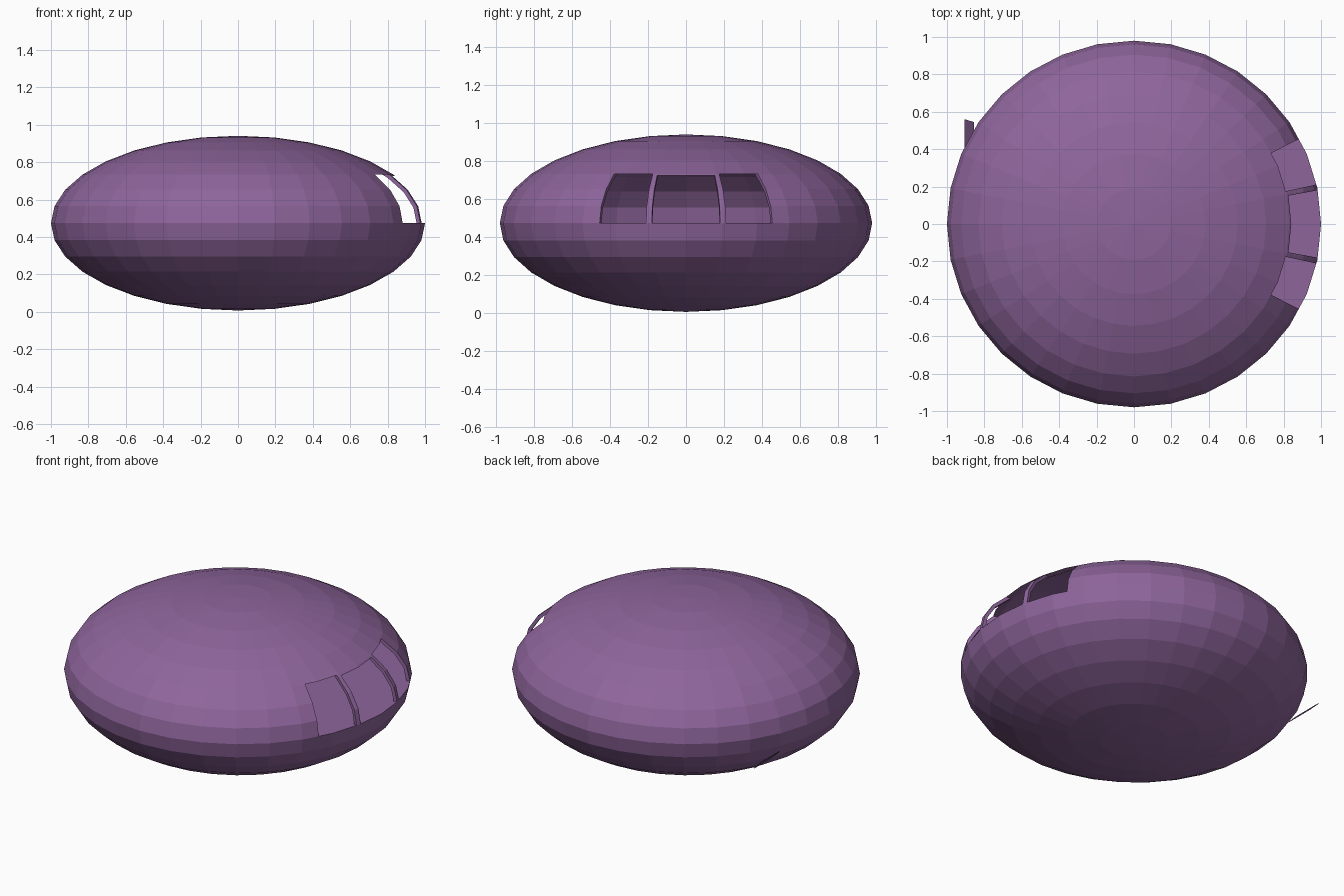
import bpy, bmesh
from math import sin, cos, radians
from mathutils import Matrix

if "Cube" in bpy.data.objects:
    bpy.data.objects.remove(bpy.data.objects["Cube"])

RX, RY, RZ, ZC = 1.0, 0.98, 0.467, 0.474
mat = bpy.data.materials.new("purple_paint")
mat.diffuse_color = (0.27, 0.13, 0.33, 1)
mat.use_nodes = True
mat.node_tree.nodes["Principled BSDF"].inputs["Base Color"].default_value = mat.diffuse_color


def add_object(name, bm):
    bmesh.ops.recalc_face_normals(bm, faces=bm.faces)
    me = bpy.data.meshes.new(name)
    bm.to_mesh(me)
    bm.free()
    me.materials.append(mat)
    ob = bpy.data.objects.new(name, me)
    bpy.context.collection.objects.link(ob)
    return ob


def half_hull(side):
    """Half of the flattened 32 x 16 sphere; side is 1 for top, -1 for bottom."""
    bm = bmesh.new()
    bmesh.ops.create_uvsphere(bm, u_segments=32, v_segments=16, radius=1)
    drop = [v for v in bm.verts if v.co.z * side < -0.01]
    bmesh.ops.delete(bm, geom=drop, context='VERTS')
    bm.transform(Matrix.Translation((0, 0, ZC)) @ Matrix.Diagonal((RX, RY, RZ, 1)))
    return bm


def block(rows):
    """Closed prism from a bottom and a top outline."""
    bm = bmesh.new()
    lo, hi = [[bm.verts.new(p) for p in row] for row in rows]
    bm.faces.new(lo)
    bm.faces.new(hi)
    n = len(lo)
    for i in range(n):
        j = (i + 1) % n
        bm.faces.new((lo[i], lo[j], hi[j], hi[i]))
    return bm


# lower hull, closed by the cabin floor
bm = half_hull(-1)
bmesh.ops.holes_fill(bm, edges=[e for e in bm.edges if e.is_boundary], sides=0)
add_object("lower_hull", bm)

# upper hull shell
upper = add_object("upper_hull", half_hull(1))
solid = upper.modifiers.new("thickness", 'SOLIDIFY')
solid.thickness = 0.02
solid.offset = -1

# three window openings, cut along the meridians
for a, b, top in ((-27.3, -12.2, 0.733), (-10.4, 10.4, 0.725), (12.2, 27.3, 0.733)):
    outline = [(r * cos(radians(t)), r * sin(radians(t)))
               for r, t in ((0.5, a), (1.3, a), (1.3, b), (0.5, b))]
    cutter = add_object("window_cutter", block(
        [[(x, y, z) for x, y in outline] for z in (ZC - 0.05, top)]))
    cutter.hide_render = True
    cutter.hide_viewport = True
    cut = upper.modifiers.new("window", 'BOOLEAN')
    cut.operation = 'DIFFERENCE'
    cut.solver = 'EXACT'
    cut.object = cutter

# small tilted fin at the back left
fin = [(-0.855, 0.36, 0.30), (-0.855, 0.545, 0.30), (-0.905, 0.56, 0.35), (-0.905, 0.36, 0.35)]
add_object("fin", block([[(x, y, z + d) for x, y, z in fin] for d in (-0.003, 0.003)]))
